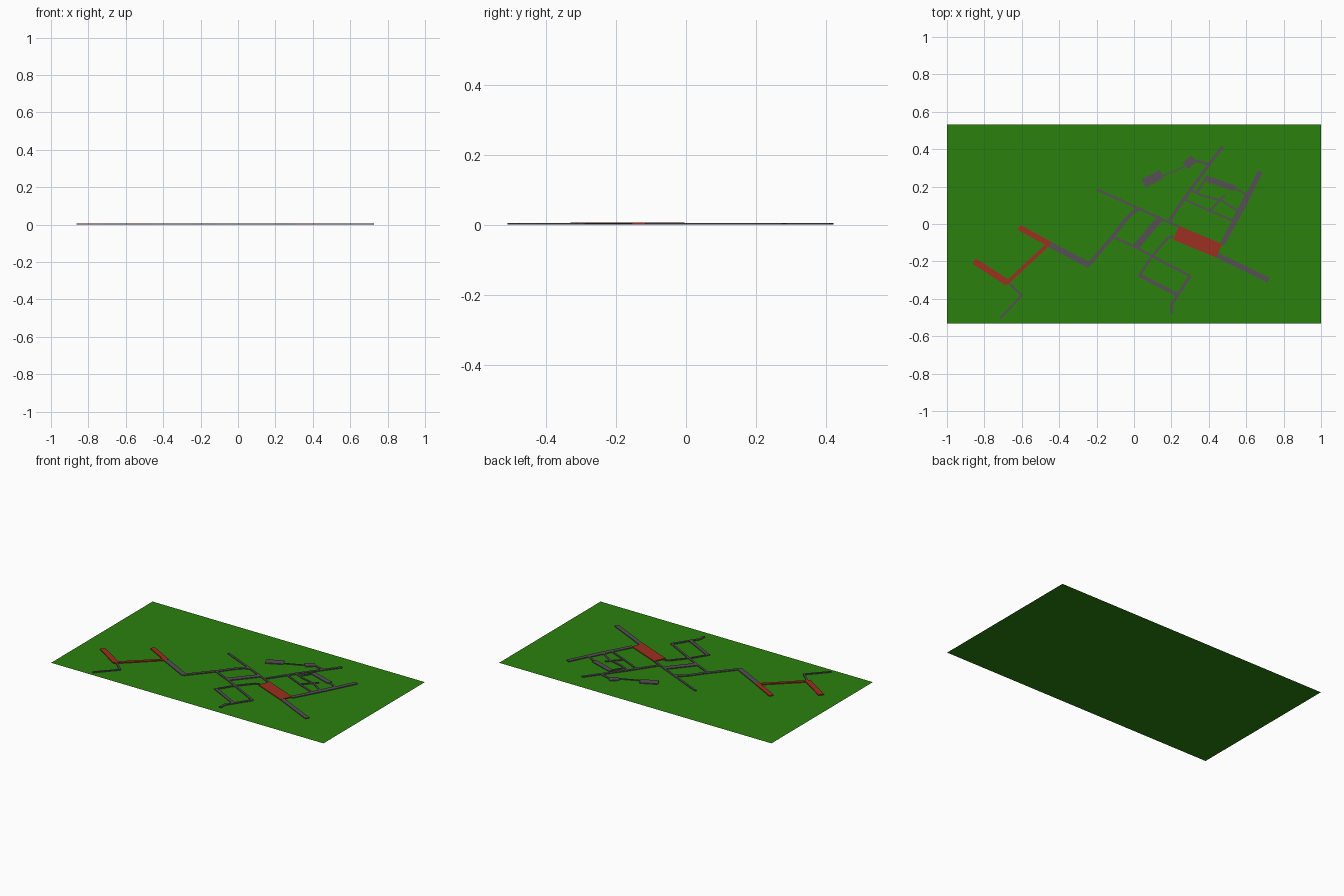
import bpy, bmesh
from mathutils import Vector

if "Cube" in bpy.data.objects:
    bpy.data.objects.remove(bpy.data.objects["Cube"])


def material(name, rgb):
    m = bpy.data.materials.new(name)
    m.diffuse_color = (*rgb, 1)
    m.use_nodes = True
    m.node_tree.nodes["Principled BSDF"].inputs["Base Color"].default_value = m.diffuse_color
    return m


GREEN = material("grass_green", (0.024, 0.216, 0.004))
GREY = material("asphalt_grey", (0.09, 0.08, 0.09))
RED = material("brick_red", (0.33, 0.03, 0.014))


def finish(name, bm, mat):
    me = bpy.data.meshes.new(name)
    bm.to_mesh(me)
    bm.free()
    me.materials.append(mat)
    ob = bpy.data.objects.new(name, me)
    bpy.context.collection.objects.link(ob)


def slab(bm, a, b, width, top, bottom=0.001):
    """Thin box strip running from a to b."""
    a, b = Vector(a), Vector(b)
    d = (b - a).normalized()
    n = Vector((-d.y, d.x)) * width / 2
    corners = (a + n, a - n, b - n, b + n)
    low = [bm.verts.new((c.x, c.y, bottom)) for c in corners]
    high = [bm.verts.new((c.x, c.y, top)) for c in corners]
    bm.faces.new(low[::-1])
    bm.faces.new(high)
    for i in range(4):
        j = (i + 1) % 4
        bm.faces.new((low[i], low[j], high[j], high[i]))


def road(name, width, points, mat=GREY, top=0.006):
    bm = bmesh.new()
    for a, b in zip(points, points[1:]):
        slab(bm, a, b, width, top)
    bmesh.ops.recalc_face_normals(bm, faces=bm.faces)
    finish(name, bm, mat)


# Flat lawn
bm = bmesh.new()
bm.faces.new([bm.verts.new((x, y, 0)) for x, y in
              ((-1, -0.532), (1, -0.532), (1, 0.532), (-1, 0.532))])
finish("lawn", bm, GREEN)

# Red paved parts
road("red_square", 0.08, [(0.225, -0.047), (0.455, -0.143)], RED, 0.007)
road("red_west_walk", 0.034, [(-0.855, -0.198), (-0.675, -0.315)], RED, 0.007)
road("red_link_walk", 0.02, [(-0.68, -0.315), (-0.455, -0.105)], RED, 0.007)
road("red_north_walk", 0.03, [(-0.615, -0.018), (-0.45, -0.108)], RED, 0.007)

# Western roads
road("southwest_path", 0.012, [(-0.67, -0.315), (-0.60, -0.38), (-0.715, -0.505)])
road("west_road", 0.032, [(-0.455, -0.107), (-0.24, -0.22)])
road("west_climb", 0.02, [(-0.245, -0.222), (-0.10, -0.05), (-0.04, 0.03),
                          (0.0, 0.068), (0.03, 0.08)])

# Central streets
road("upper_cross_street", 0.013, [(-0.20, 0.185), (0.04, 0.077), (0.25, -0.02)])
road("lower_cross_street", 0.013, [(-0.11, -0.07), (0.01, -0.125), (0.30, -0.278)])
road("central_road", 0.035, [(0.01, -0.122), (0.143, 0.035)])
road("south_lane", 0.013, [(0.21, -0.065), (0.18, -0.075), (0.09, -0.18), (0.03, -0.275)])
road("south_street", 0.02, [(0.025, -0.272), (0.235, -0.38)])
road("south_exit", 0.016, [(0.30, -0.278), (0.235, -0.378), (0.20, -0.43), (0.20, -0.475)])

# Eastern main roads
road("southeast_road", 0.028, [(0.44, -0.165), (0.72, -0.30)])
road("east_road", 0.027, [(0.47, -0.11), (0.58, 0.09), (0.675, 0.28)])
road("main_street", 0.017, [(0.19, 0.02), (0.31, 0.195), (0.475, 0.415)])

# Northern yards and their path
road("north_branch", 0.014, [(0.40, 0.32), (0.30, 0.345)])
road("north_yard", 0.045, [(0.275, 0.31), (0.32, 0.35)])
road("north_path", 0.007, [(0.275, 0.31), (0.14, 0.25)])
road("northwest_yard", 0.05, [(0.05, 0.218), (0.15, 0.268)])

# Residential lanes between main street and east road
road("wide_lane", 0.032, [(0.38, 0.245), (0.54, 0.19)])
road("wide_lane_end", 0.01, [(0.54, 0.19), (0.61, 0.155)])
road("middle_lane", 0.011, [(0.30, 0.182), (0.37, 0.15), (0.47, 0.125), (0.57, 0.06)])
road("lower_lane", 0.011, [(0.27, 0.132), (0.41, 0.068), (0.545, 0.012)])
for i, (a, b) in enumerate([((0.385, 0.245), (0.335, 0.165)),
                            ((0.485, 0.155), (0.405, 0.07)),
                            ((0.60, 0.16), (0.53, 0.02))]):
    road(f"connecting_alley_{i + 1}", 0.012, [a, b])
